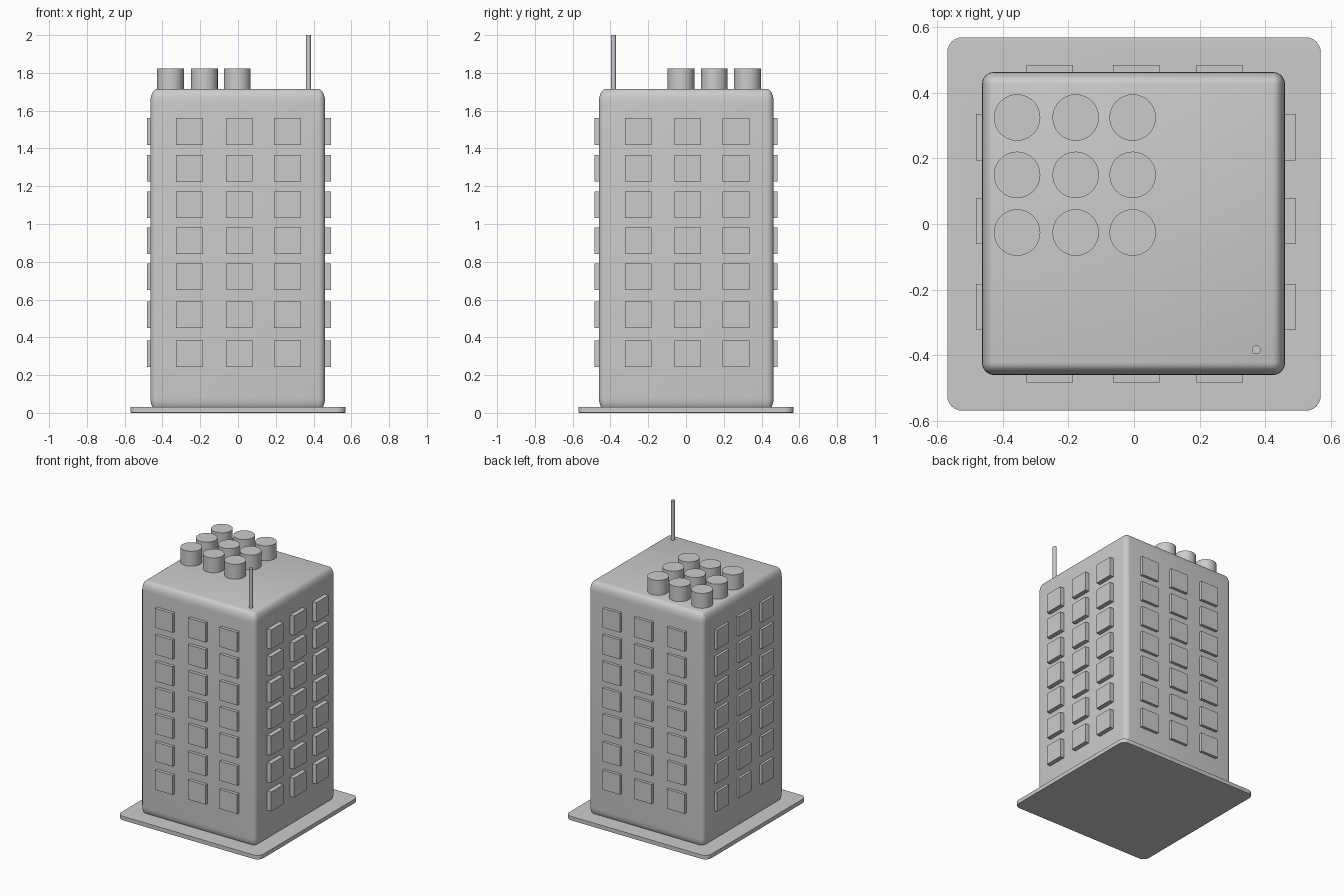
import bpy, bmesh
from mathutils import Vector

if "Cube" in bpy.data.objects:
    bpy.data.objects.remove(bpy.data.objects["Cube"])


def finish(name, bm):
    mesh = bpy.data.meshes.new(name)
    bmesh.ops.recalc_face_normals(bm, faces=bm.faces[:])
    bm.to_mesh(mesh)
    bm.free()
    ob = bpy.data.objects.new(name, mesh)
    bpy.context.collection.objects.link(ob)
    return ob


def smooth(ob, angle=0.6):
    bpy.ops.object.select_all(action='DESELECT')
    ob.select_set(True)
    bpy.context.view_layer.objects.active = ob
    bpy.ops.object.shade_smooth_by_angle(angle=angle)


def box(name, lo, hi, bevel=0.0):
    # Bevel the unit cube first, so rounding stretches with the box
    lo, hi = Vector(lo), Vector(hi)
    bm = bmesh.new()
    bmesh.ops.create_cube(bm, size=1)
    if bevel:
        bmesh.ops.bevel(bm, geom=bm.edges[:], offset=bevel, segments=6,
                        profile=0.5, affect='EDGES')
    bmesh.ops.scale(bm, vec=hi - lo, verts=bm.verts)
    bmesh.ops.translate(bm, vec=(lo + hi) / 2, verts=bm.verts)
    ob = finish(name, bm)
    if bevel:
        smooth(ob)
    return ob


def cylinder(name, x, y, z0, z1, r, sides):
    bm = bmesh.new()
    bmesh.ops.create_cone(bm, cap_ends=True, segments=sides,
                          radius1=r, radius2=r, depth=z1 - z0)
    bmesh.ops.translate(bm, vec=(x, y, (z0 + z1) / 2), verts=bm.verts)
    smooth(finish(name, bm))


# Ground slab and tower body
box("base_slab", (-0.57, -0.57, 0), (0.57, 0.57, 0.032), 0.04)
box("tower_body", (-0.464, -0.461, 0.012), (0.461, 0.464, 1.715), 0.04)

# Windows: seven rows of three on each of the four sides
rows = (0.314, 0.519, 0.72, 0.911, 1.102, 1.296, 1.49)
cols_x = (-0.257, 0.007, 0.262)
cols_y = (-0.253, 0.009, 0.265)
h, t = 0.0705, 0.028
for i, z in enumerate(rows):
    for j in range(3):
        x, y = cols_x[j], cols_y[j]
        tag = f"{i + 1}_{j + 1}"
        box("window_front_" + tag, (x - h, -0.484, z - h), (x + h, -0.484 + t, z + h))
        box("window_back_" + tag, (x - h, 0.485 - t, z - h), (x + h, 0.485, z + h))
        box("window_left_" + tag, (-0.482, y - h, z - h), (-0.482 + t, y + h, z + h))
        box("window_right_" + tag, (0.46, y - h, z - h), (0.493, y + h, z + h))

# Roof vents in a three by three grid
for i, x in enumerate((-0.357, -0.178, -0.004)):
    for j, y in enumerate((0.325, 0.15, -0.026)):
        cylinder(f"roof_vent_{i + 1}_{j + 1}", x, y, 1.705, 1.823, 0.071, 32)

# Roof antenna
cylinder("antenna", 0.373, -0.384, 1.705, 2.0, 0.0135, 32)
